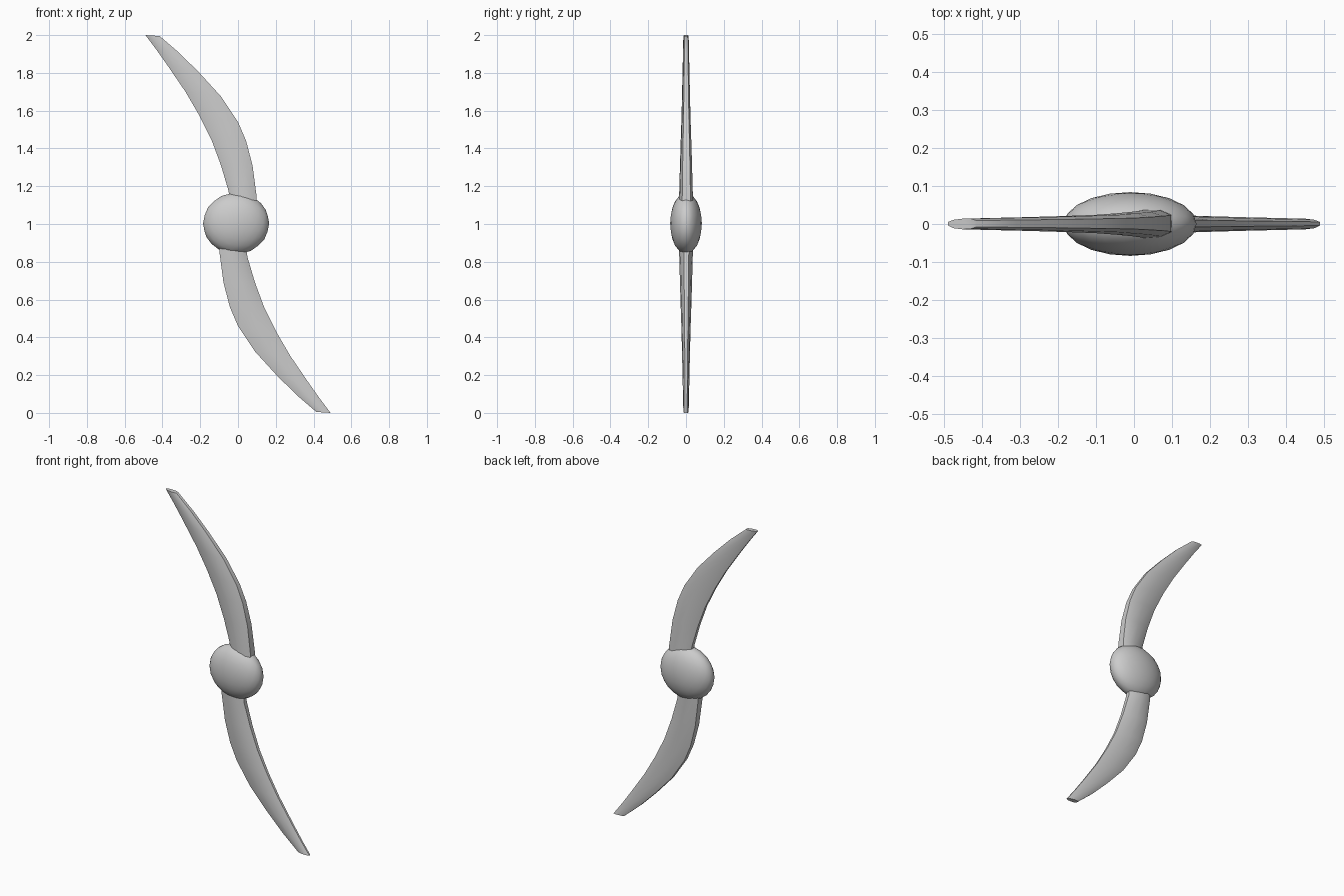
import bpy, bmesh, math
from mathutils import Vector, Matrix

if "Cube" in bpy.data.objects:
    bpy.data.objects.remove(bpy.data.objects["Cube"])

# Blade outline stations from root to tip: concave edge (x, z), convex edge (x, z), half thickness
STATIONS = [
    ((-0.035, 1.05), (0.100, 1.05), 0.040),
    ((-0.050, 1.175), (0.098, 1.15), 0.036),
    ((-0.090, 1.31), (0.077, 1.31), 0.032),
    ((-0.140, 1.445), (0.043, 1.44), 0.028),
    ((-0.205, 1.575), (0.000, 1.54), 0.024),
    ((-0.278, 1.70), (-0.090, 1.675), 0.021),
    ((-0.370, 1.835), (-0.204, 1.80), 0.018),
    ((-0.430, 1.92), (-0.310, 1.905), 0.016),
    ((-0.490, 2.00), (-0.415, 1.995), 0.014),
]
# Cross-section: position across the chord, thickness factor
SECTION = [(0, -0.3), (0.2, -0.8), (0.5, -1), (0.8, -0.9), (1, -0.55),
           (1, 0.65), (0.8, 1), (0.5, 1), (0.2, 0.8), (0, 0.4)]


def finish(bm, name, angle):
    bmesh.ops.recalc_face_normals(bm, faces=bm.faces)
    mesh = bpy.data.meshes.new(name)
    bm.to_mesh(mesh)
    bm.free()
    obj = bpy.data.objects.new(name, mesh)
    bpy.context.collection.objects.link(obj)
    bpy.ops.object.select_all(action='DESELECT')
    obj.select_set(True)
    bpy.context.view_layer.objects.active = obj
    bpy.ops.object.shade_smooth_by_angle(angle=math.radians(angle))


def blade(name, turn):
    bm = bmesh.new()
    rings = []
    for a, b, t in STATIONS:
        a, b = Vector((a[0], 0, a[1])), Vector((b[0], 0, b[1]))
        rings.append([bm.verts.new(a.lerp(b, u) + Vector((0, v * t, 0)))
                      for u, v in SECTION])
    n = len(SECTION)
    for r, s in zip(rings, rings[1:]):
        for i in range(n):
            j = (i + 1) % n
            bm.faces.new((r[i], r[j], s[j], s[i]))
    bm.faces.new(rings[0])
    bm.faces.new(rings[-1])
    # turn about the hub axis
    bmesh.ops.rotate(bm, verts=bm.verts, cent=(0, 0, 1),
                     matrix=Matrix.Rotation(turn, 3, 'Y'))
    finish(bm, name, 40)


# Two swept blades
blade("upper_blade", 0)
blade("lower_blade", math.pi)

# Flattened round hub
bm = bmesh.new()
bmesh.ops.create_icosphere(bm, subdivisions=3, radius=1)
bmesh.ops.scale(bm, verts=bm.verts, vec=(0.175, 0.084, 0.162))
bmesh.ops.translate(bm, verts=bm.verts, vec=(-0.01, 0, 1.003))
finish(bm, "hub", 60)
